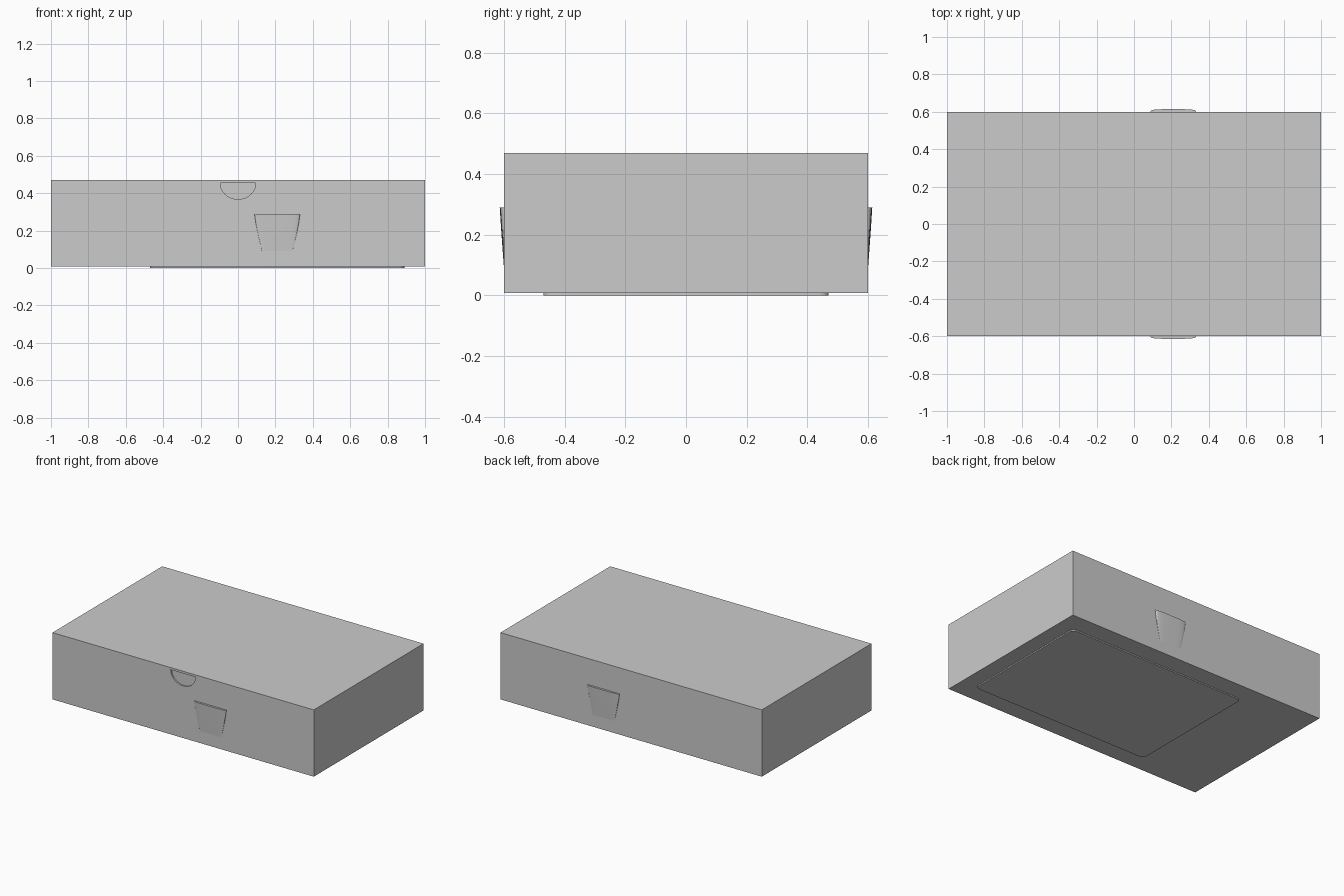
import bpy, bmesh, math

if "Cube" in bpy.data.objects:
    bpy.data.objects.remove(bpy.data.objects["Cube"])

def finish(name, bm):
    bmesh.ops.recalc_face_normals(bm, faces=bm.faces)
    me = bpy.data.meshes.new(name)
    bm.to_mesh(me)
    bm.free()
    ob = bpy.data.objects.new(name, me)
    bpy.context.collection.objects.link(ob)
    return ob

def prism(name, points, offset):
    """Extrude a closed 3D outline along an offset vector."""
    bm = bmesh.new()
    face = bm.faces.new([bm.verts.new(p) for p in points])
    ext = bmesh.ops.extrude_face_region(bm, geom=[face])
    bmesh.ops.translate(bm, vec=offset,
                        verts=[v for v in ext["geom"] if isinstance(v, bmesh.types.BMVert)])
    return finish(name, bm)

def smooth(ob):
    bpy.ops.object.select_all(action='DESELECT')
    ob.select_set(True)
    bpy.context.view_layer.objects.active = ob
    bpy.ops.object.shade_smooth_by_angle(angle=math.radians(35))

# Box body
base, top = 0.008, 0.47
body = prism("box_body", [(-1, -.6, base), (1, -.6, base), (1, .6, base), (-1, .6, base)],
             (0, 0, top - base))

# Half-round thumb notch cut shallowly into the front
arc = [math.pi * (1 + i / 24) for i in range(25)]
cutter = prism("notch_cutter",
               [(.095 * math.cos(a), -.65, .455 + .087 * math.sin(a)) for a in arc],
               (0, .06, 0))
cutter.hide_render = True
cutter.hide_viewport = True
cut = body.modifiers.new("thumb_notch", 'BOOLEAN')
cut.operation, cut.solver, cut.object = 'DIFFERENCE', 'EXACT', cutter

# Raised base pad with rounded corners
pad = []
r = .03
for cx, cy, start in ((.86, .44, 0), (-.44, .44, 90), (-.44, -.44, 180), (.86, -.44, 270)):
    for i in range(7):
        a = math.radians(start + 15 * i)
        pad.append((cx + r * math.cos(a), cy + r * math.sin(a), 0))
smooth(prism("base_pad", pad, (0, 0, base + .002)))

# Tapered finger grips: flat ledge on top, fading into the wall below
def grip(name, side):
    bm = bmesh.new()
    rows = []
    for z, half, depth in ((.29, .122, .014), (.24, .115, .0108), (.17, .101, .006), (.09, .082, 0)):
        row = []
        for i in range(25):
            a = math.pi * i / 24
            c, s = math.cos(a), math.sin(a)
            x = math.copysign(abs(c) ** .6, c) * half
            row.append(bm.verts.new((.21 + x, side * (.6 + depth * max(s, 0) ** .6), z)))
        rows.append(row)
    for lo, hi in zip(rows, rows[1:]):
        for i in range(24):
            bm.faces.new((lo[i], lo[i + 1], hi[i + 1], hi[i]))
    bm.faces.new(rows[0])
    bmesh.ops.remove_doubles(bm, verts=bm.verts, dist=1e-5)
    ob = finish(name, bm)
    # Open at the wall, so make sure the ledge faces upward
    ledge = max(ob.data.polygons, key=lambda p: len(p.vertices))
    if ledge.normal.z < 0:
        ob.data.flip_normals()
    smooth(ob)

grip("front_grip", -1)
grip("back_grip", 1)
